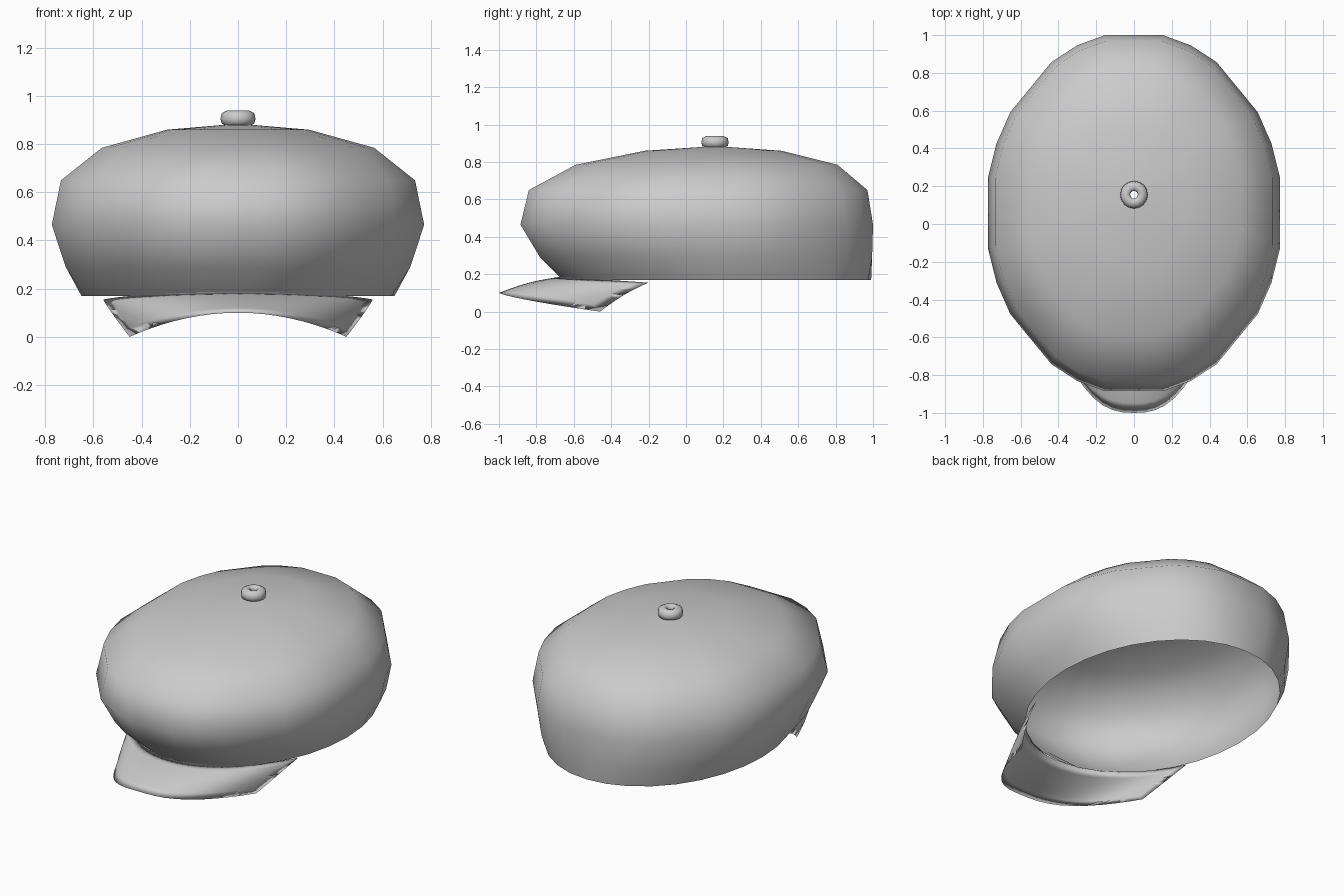
import bpy, bmesh
from math import sin, cos, pi, radians

cube = bpy.data.objects.get("Cube")
if cube:
    bpy.data.objects.remove(cube, do_unlink=True)

grey = bpy.data.materials.new("grey cloth")
grey.use_nodes = True
colour = (0.6, 0.6, 0.6, 1)
grey.diffuse_color = colour
grey.node_tree.nodes["Principled BSDF"].inputs["Base Color"].default_value = colour


def skin(bm, rows, closed, flip=False):
    """Join rows of points with quads."""
    rows = [[bm.verts.new(p) for p in row] for row in rows]
    for a, b in zip(rows, rows[1:]):
        n = len(a)
        for i in range(n if closed else n - 1):
            j = (i + 1) % n
            quad = [a[i], a[j], b[j], b[i]]
            bm.faces.new(quad[::-1] if flip else quad)


def finish(name, bm):
    bmesh.ops.remove_doubles(bm, verts=bm.verts, dist=0.0005)
    mesh = bpy.data.meshes.new(name)
    bm.to_mesh(mesh)
    bm.free()
    mesh.materials.append(grey)
    for f in mesh.polygons:
        f.use_smooth = True
    bpy.context.collection.objects.link(bpy.data.objects.new(name, mesh))


# Crown: open oval rings of (height, half width, front y, back y)
RINGS = [
    (0.17, 0.65, -0.66, 0.99),
    (0.29, 0.715, -0.78, 0.995),
    (0.465, 0.773, -0.885, 1.0),
    (0.65, 0.735, -0.84, 0.97),
    (0.785, 0.565, -0.59, 0.81),
    (0.86, 0.295, -0.22, 0.51),
    (0.88, 0.06, 0.08, 0.23),
    (0.882, 0.02, 0.135, 0.175),
]
SIDES = 32
rows = []
for k, (z, rx, front, back) in enumerate(RINGS):
    row = []
    for i in range(SIDES):
        a = 2 * pi * i / SIDES
        # the eight main directions are flattened, except along the rim
        s = 1 if k == 0 or i % 4 == 0 else 1 / cos(pi / 16)
        row.append((rx * s * cos(a),
                    (front + back) / 2 + (back - front) / 2 * s * sin(a), z))
    rows.append(row)
bm = bmesh.new()
skin(bm, rows, True)
finish("crown", bm)

# Button with a small centre hole
PROFILE = [(0.045, 0.875), (0.068, 0.885), (0.073, 0.905), (0.068, 0.928),
           (0.045, 0.94), (0.025, 0.935), (0.02, 0.92), (0.02, 0.88)]
rows = [[(r * cos(2 * pi * i / 16), 0.155 + r * sin(2 * pi * i / 16), z)
         for i in range(16)] for r, z in PROFILE]
bm = bmesh.new()
skin(bm, rows, True)
finish("button", bm)

# Visor: curved sheet from the crown rim to an arched front edge
SWEEP = radians(64.5)
ACROSS, DEEP = 20, 6


def visor_rows(lower):
    rows = []
    for j in range(DEEP + 1):
        v = j / DEEP
        row = []
        for i in range(ACROSS + 1):
            t = 2 * i / ACROSS - 1
            a = t * SWEEP
            u = sin(a) / sin(SWEEP)
            inner = (0.56 * u, 0.16 - 0.84 * cos(a), 0.185 - 0.03 * t * t)
            outer = (0.45 * u, -1 + 0.54 * abs(u) ** 2.6, 0.1 - 0.1 * u * u)
            x, y, z = (p + (q - p) * v for p, q in zip(inner, outer))
            puff = sin(pi * v)
            x += 0.012 * u * puff
            z += (0.012 - (0.022 * (1 - t ** 4) if lower else 0)) * puff
            row.append((x, y, z))
        rows.append(row)
    return rows


bm = bmesh.new()
skin(bm, visor_rows(False), False, flip=True)
skin(bm, visor_rows(True), False)
finish("visor", bm)
